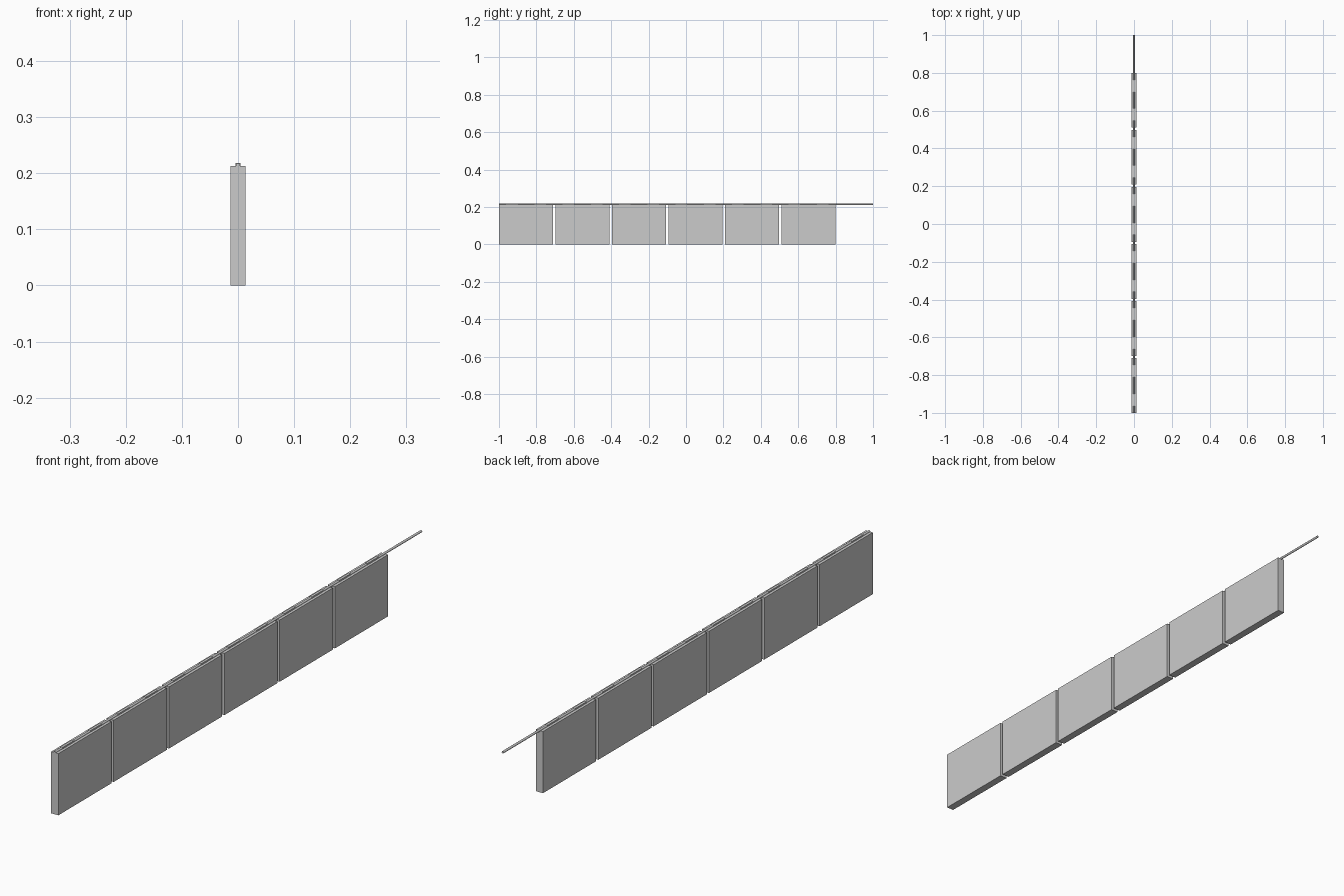
import bpy

if "Cube" in bpy.data.objects:
    bpy.data.objects.remove(bpy.data.objects["Cube"])

PANELS, PITCH, WIDTH = 6, 0.302, 0.29
HEIGHT, THICK = 0.213, 0.027


def box(name, center, size):
    bpy.ops.mesh.primitive_cube_add(size=1, location=center)
    ob = bpy.context.object
    ob.name = name
    ob.scale = size
    bpy.ops.object.transform_apply(location=False, rotation=False, scale=True)
    return ob


# Row of hanging panels, each held by two slim clips on its top edge
for i in range(PANELS):
    y = -1 + WIDTH / 2 + i * PITCH
    box(f"panel_{i + 1}", (0, y, HEIGHT / 2), (THICK, WIDTH, HEIGHT))
    for side, s in (("front", -1), ("back", 1)):
        box(f"clip_{i + 1}_{side}", (0, y + s * 0.076, 0.2135), (0.009, 0.063, 0.009))

# Long rail running through the panel tops and past the last panel
bpy.ops.mesh.primitive_cylinder_add(vertices=16, radius=0.004, depth=2,
                                    location=(0, 0, 0.214), rotation=(1.5707963, 0, 0))
rail = bpy.context.object
rail.name = "top_rail"
bpy.ops.object.shade_smooth_by_angle()
